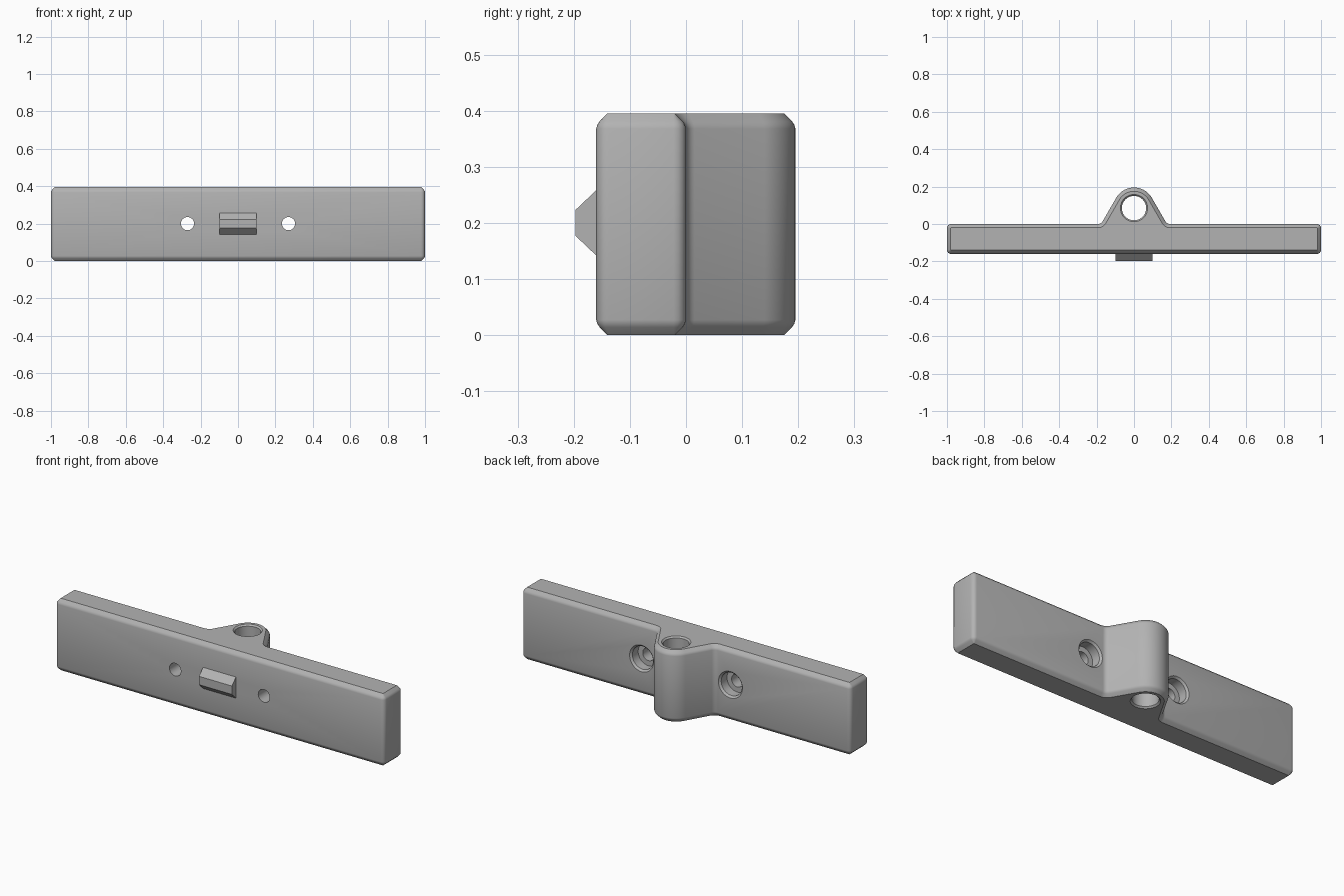
import bpy, bmesh, math
from mathutils import Vector, Matrix

cube = bpy.data.objects.get("Cube")
if cube:
    bpy.data.objects.remove(cube)

grey = bpy.data.materials.new("plain grey")
grey.use_nodes = True
colour = (0.45, 0.45, 0.45, 1)
grey.diffuse_color = colour
grey.node_tree.nodes["Principled BSDF"].inputs["Base Color"].default_value = colour

HEIGHT = 0.395
HUB_Y = 0.085


def make_object(name, bm):
    bmesh.ops.recalc_face_normals(bm, faces=bm.faces)
    mesh = bpy.data.meshes.new(name)
    bm.to_mesh(mesh)
    bm.free()
    mesh.materials.append(grey)
    obj = bpy.data.objects.new(name, mesh)
    bpy.context.collection.objects.link(obj)
    return obj


def stack(bm, rings):
    """Join rings of points into a capped solid."""
    loops = [[bm.verts.new(p) for p in ring] for ring in rings]
    n = len(loops[0])
    for a, b in zip(loops, loops[1:]):
        for i in range(n):
            j = (i + 1) % n
            bm.faces.new((a[i], a[j], b[j], b[i]))
    bm.faces.new(loops[0][::-1])
    bm.faces.new(loops[-1])


# Plan of the bar and hub: corner position, rounding radius, arc steps
CORNERS = [((-1, -0.16), 0.022, 4), ((1, -0.16), 0.022, 4), ((1, 0), 0.022, 4),
           ((0.176, 0), 0.03, 6), ((0, 0.305), 0.11, 32),
           ((-0.176, 0), 0.03, 6), ((-1, 0), 0.022, 4)]


def outline(inset, z):
    """Rounded plan shrunk by the inset."""
    points = []
    n = len(CORNERS)
    for i, (pos, radius, steps) in enumerate(CORNERS):
        p = Vector(pos)
        d1 = (p - Vector(CORNERS[i - 1][0])).normalized()
        d2 = (Vector(CORNERS[(i + 1) % n][0]) - p).normalized()
        n1, n2 = Vector((d1.y, -d1.x)), Vector((d2.y, -d2.x))
        side = 1 if d1.x * d2.y - d1.y * d2.x > 0 else -1
        centre = p - (n1 + n2) * (side * radius / (1 + n1.dot(n2)))
        turn = side * d1.angle(d2)
        start = math.atan2(n1.y, n1.x)
        reach = side * radius - inset
        for s in range(steps + 1):
            a = start + turn * s / steps
            points.append((centre.x + reach * math.cos(a),
                           centre.y + reach * math.sin(a), z))
    return points


# Bar with hub, chamfered at top and bottom
edge = [(0.02, 0), (0.006, 0.014), (0.002, 0.02), (0, 0.027)]
bm = bmesh.new()
stack(bm, [outline(d, z) for d, z in edge]
      + [outline(d, HEIGHT - z) for d, z in reversed(edge)])
body = make_object("bar_with_hub", bm)


def cutter(name, profile, matrix):
    """Round cutter from (radius, distance) pairs."""
    bm = bmesh.new()
    n = 40
    stack(bm, [[(r * math.cos(math.tau * i / n), r * math.sin(math.tau * i / n), h)
                for i in range(n)] for r, h in profile])
    bmesh.ops.transform(bm, matrix=matrix, verts=bm.verts)
    return make_object(name, bm)


# Pivot bore with chamfered mouths, and two counterbored screw holes
bore = [(0.083, -0.01), (0.065, 0.008), (0.065, HEIGHT - 0.008), (0.083, HEIGHT + 0.01)]
cutters = [cutter("pivot_bore_cutter", bore, Matrix.Translation((0, HUB_Y, 0)))]
screw = [(0.035, -0.2), (0.035, -0.06), (0.063, -0.06), (0.063, -0.01), (0.083, 0.01)]
for side, label in ((1, "left"), (-1, "right")):
    place = Matrix.Translation((side * 0.27, 0, 0.2)) @ Matrix.Rotation(-math.pi / 2, 4, 'X')
    cutters.append(cutter(label + "_screw_cutter", screw, place))

bpy.context.view_layer.objects.active = body
for c in cutters:
    mod = body.modifiers.new(c.name, 'BOOLEAN')
    mod.operation = 'DIFFERENCE'
    mod.solver = 'EXACT'
    mod.object = c
    bpy.ops.object.modifier_apply(modifier=mod.name)
for c in cutters:
    bpy.data.objects.remove(c)

# Tapered locating key on the front
key = [(-0.158, 0.14), (-0.197, 0.177), (-0.197, 0.223), (-0.158, 0.26)]
bm = bmesh.new()
stack(bm, [[(x, y, z) for y, z in key] for x in (-0.1, 0.1)])
make_object("locating_key", bm)

# Smooth rounded surfaces, keep crisp edges
bpy.ops.object.select_all(action='DESELECT')
body.select_set(True)
bpy.context.view_layer.objects.active = body
bpy.ops.object.shade_smooth_by_angle(angle=math.radians(30))
